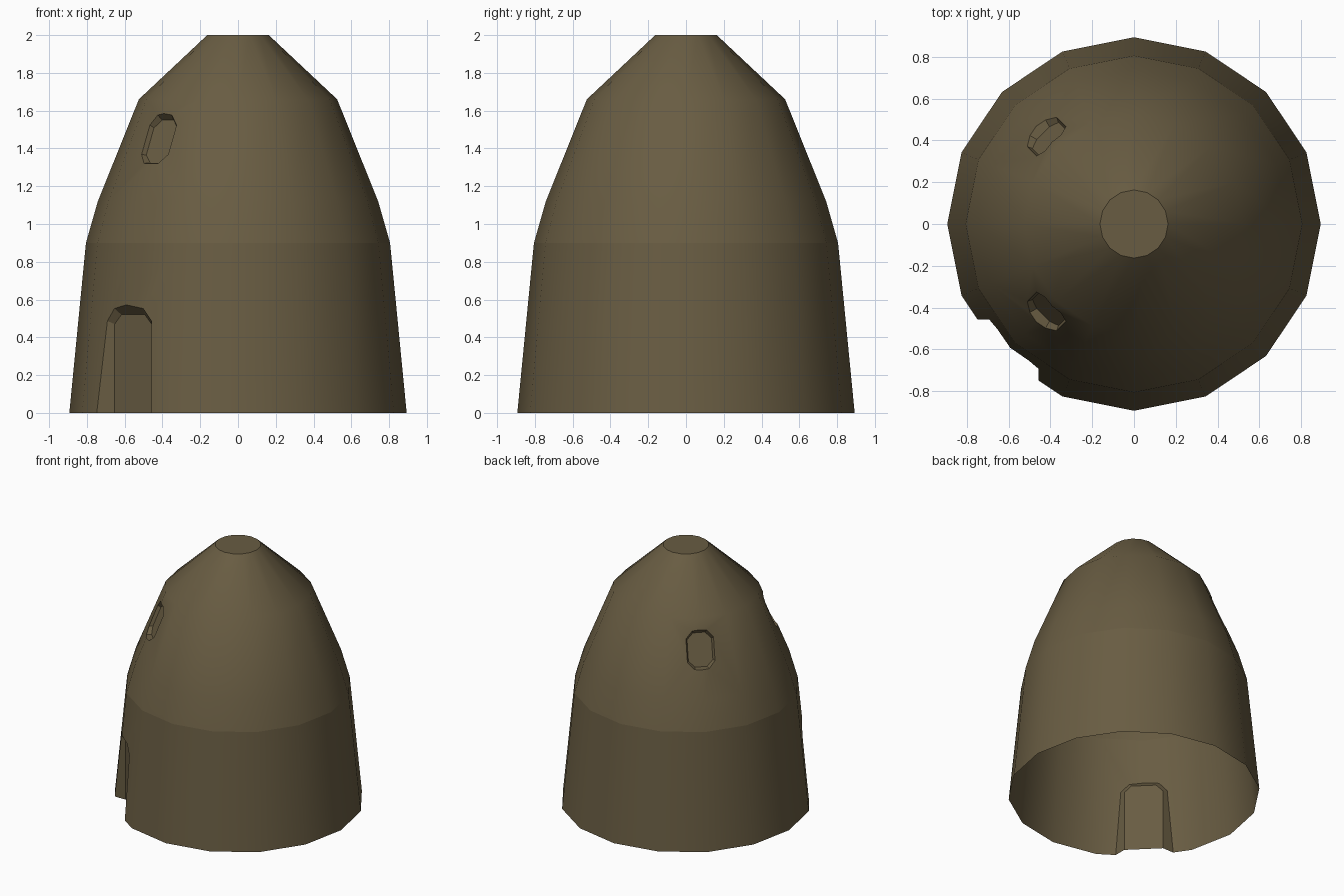
import bpy, bmesh, math
from mathutils import Vector, Matrix

if "Cube" in bpy.data.objects:
    bpy.data.objects.remove(bpy.data.objects["Cube"])

SIDES = 16
PROFILE = [(0.893, 0.0), (0.805, 0.9), (0.742, 1.12), (0.525, 1.66), (0.163, 2.0)]

clay = bpy.data.materials.new("olive brown clay")
clay.diffuse_color = (0.140, 0.108, 0.055, 1)
clay.use_nodes = True
clay.node_tree.nodes["Principled BSDF"].inputs["Base Color"].default_value = clay.diffuse_color


def make_object(name, bm):
    bmesh.ops.recalc_face_normals(bm, faces=bm.faces)
    me = bpy.data.meshes.new(name)
    bm.to_mesh(me)
    bm.free()
    me.materials.append(clay)
    ob = bpy.data.objects.new(name, me)
    bpy.context.collection.objects.link(ob)
    return ob


def loft(bm, rings):
    """Closed solid through a list of vertex rings."""
    vs = [[bm.verts.new(p) for p in ring] for ring in rings]
    n = len(vs[0])
    for a, b in zip(vs, vs[1:]):
        for i in range(n):
            j = (i + 1) % n
            bm.faces.new((a[i], a[j], b[j], b[i]))
    bm.faces.new(list(reversed(vs[0])))
    bm.faces.new(vs[-1])


def octagon(w, h, c):
    return [(w, c - h), (w, h - c), (w - c, h), (c - w, h),
            (-w, h - c), (-w, c - h), (c - w, -h), (w - c, -h)]


def flared_cutter(name, angle, tilt, r, z, w, h, c, depth, flare):
    """Octagonal plug whose inner face sits at radius r, widening outwards."""
    rings = []
    for d in (0.0, depth):
        g = d * flare
        rings.append([Vector((d, x, y)) for x, y in octagon(w + g, h + g, c + g * 0.4)])
    m = (Matrix.Rotation(angle, 4, 'Z') @ Matrix.Translation((r, 0, z))
         @ Matrix.Rotation(-tilt, 4, 'Y'))
    bm = bmesh.new()
    loft(bm, [[m @ p for p in ring] for ring in rings])
    ob = make_object(name, bm)
    ob.hide_render = True
    return ob


# Tapered shell
bm = bmesh.new()
loft(bm, [[(r * math.cos(2 * math.pi * i / SIDES), r * math.sin(2 * math.pi * i / SIDES), z)
           for i in range(SIDES)] for r, z in PROFILE])
shell = make_object("domed_hut_shell", bm)

# Doorway and two windows as recesses
tilt = math.atan2(0.217, 0.54)
depth = 0.04
wr, wz = 0.607 - depth * math.cos(tilt), 1.452 - depth * math.sin(tilt)
cutters = [flared_cutter("door_cutter", math.radians(225), 0, 0.785, 0.0,
                         0.138, 0.52, 0.05, 0.2, 1.0)]
for a in (135, 225):
    cutters.append(flared_cutter("window_cutter", math.radians(a), tilt, wr, wz,
                                 0.088, 0.122, 0.045, 0.12, 0.5))
for cut in cutters:
    mod = shell.modifiers.new("recess", 'BOOLEAN')
    mod.operation = 'DIFFERENCE'
    mod.solver = 'EXACT'
    mod.object = cut
bpy.context.view_layer.update()
dg = bpy.context.evaluated_depsgraph_get()
cut_mesh = bpy.data.meshes.new_from_object(shell.evaluated_get(dg))
shell.modifiers.clear()
shell.data = cut_mesh
for cut in cutters:
    bpy.data.objects.remove(cut, do_unlink=True)

# Open underside
bm = bmesh.new()
bm.from_mesh(cut_mesh)
under = [f for f in bm.faces if all(v.co.z < 1e-3 for v in f.verts)]
bmesh.ops.delete(bm, geom=under, context='FACES')
bm.to_mesh(cut_mesh)
bm.free()
cut_mesh.materials.clear()
cut_mesh.materials.append(clay)

# Smooth shading with a crease at the wall top
bpy.context.view_layer.objects.active = shell
shell.select_set(True)
bpy.ops.object.shade_smooth_by_angle(angle=math.radians(30))
for e in cut_mesh.edges:
    if all(abs(cut_mesh.vertices[i].co.z - 0.9) < 1e-3 for i in e.vertices):
        e.use_edge_sharp = True
